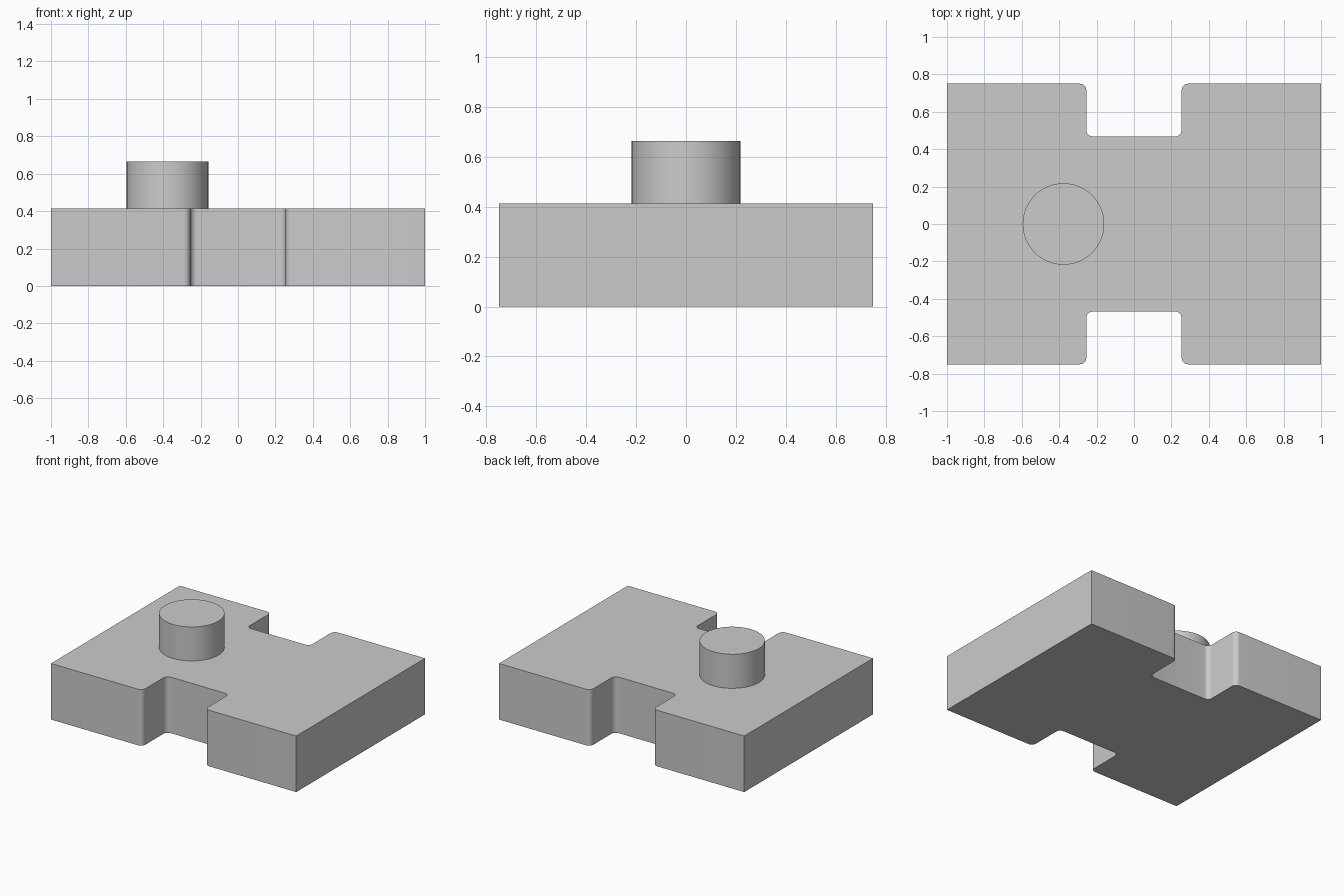
import bpy, bmesh, math
from mathutils import Vector

cube = bpy.data.objects.get("Cube")
if cube:
    bpy.data.objects.remove(cube, do_unlink=True)

HALF_X, HALF_Y, HEIGHT = 1.0, 0.75, 0.413
NOTCH_X, NOTCH_Y, FILLET = 0.255, 0.468, 0.035
PEG_X, PEG_R, PEG_TOP = -0.377, 0.218, 0.664

grey = bpy.data.materials.new("light grey")
grey.use_nodes = True
colour = (0.6, 0.6, 0.6, 1)
grey.diffuse_color = colour
grey.node_tree.nodes["Principled BSDF"].inputs["Base Color"].default_value = colour


def fillet(before, corner, after, steps=8):
    """Points of a rounded right-angle corner."""
    u = (before - corner).normalized() * FILLET
    v = (after - corner).normalized() * FILLET
    centre = corner + u + v
    angles = [math.pi / 2 * i / steps for i in range(steps + 1)]
    return [centre - v * math.cos(a) - u * math.sin(a) for a in angles]


def finish(bm, name):
    bmesh.ops.recalc_face_normals(bm, faces=bm.faces)
    mesh = bpy.data.meshes.new(name)
    bm.to_mesh(mesh)
    bm.free()
    mesh.materials.append(grey)
    obj = bpy.data.objects.new(name, mesh)
    bpy.context.collection.objects.link(obj)
    bpy.ops.object.select_all(action="DESELECT")
    obj.select_set(True)
    bpy.context.view_layer.objects.active = obj
    bpy.ops.object.shade_smooth_by_angle(angle=math.radians(30))
    return obj


# Block outline: front edge with its rounded notch, then the same turned half a circle
front = [Vector(p) for p in (
    (-HALF_X, -HALF_Y), (-NOTCH_X, -HALF_Y), (-NOTCH_X, -NOTCH_Y),
    (NOTCH_X, -NOTCH_Y), (NOTCH_X, -HALF_Y), (HALF_X, -HALF_Y))]
side = [front[0]]
for a, b, c in zip(front, front[1:], front[2:]):
    side += fillet(a, b, c)
side.append(front[-1])
outline = side + [-p for p in side]

bm = bmesh.new()
base = bm.faces.new([bm.verts.new((p.x, p.y, 0)) for p in outline])
walls = bmesh.ops.extrude_face_region(bm, geom=[base], use_keep_orig=True)
top = [e for e in walls["geom"] if isinstance(e, bmesh.types.BMVert)]
bmesh.ops.translate(bm, verts=top, vec=(0, 0, HEIGHT))
finish(bm, "notched_block")

# Round peg standing on the block
bm = bmesh.new()
bmesh.ops.create_cone(bm, cap_ends=True, segments=64, radius1=PEG_R, radius2=PEG_R,
                      depth=PEG_TOP - HEIGHT)
bmesh.ops.translate(bm, verts=bm.verts, vec=(PEG_X, 0, (PEG_TOP + HEIGHT) / 2))
finish(bm, "round_peg")
